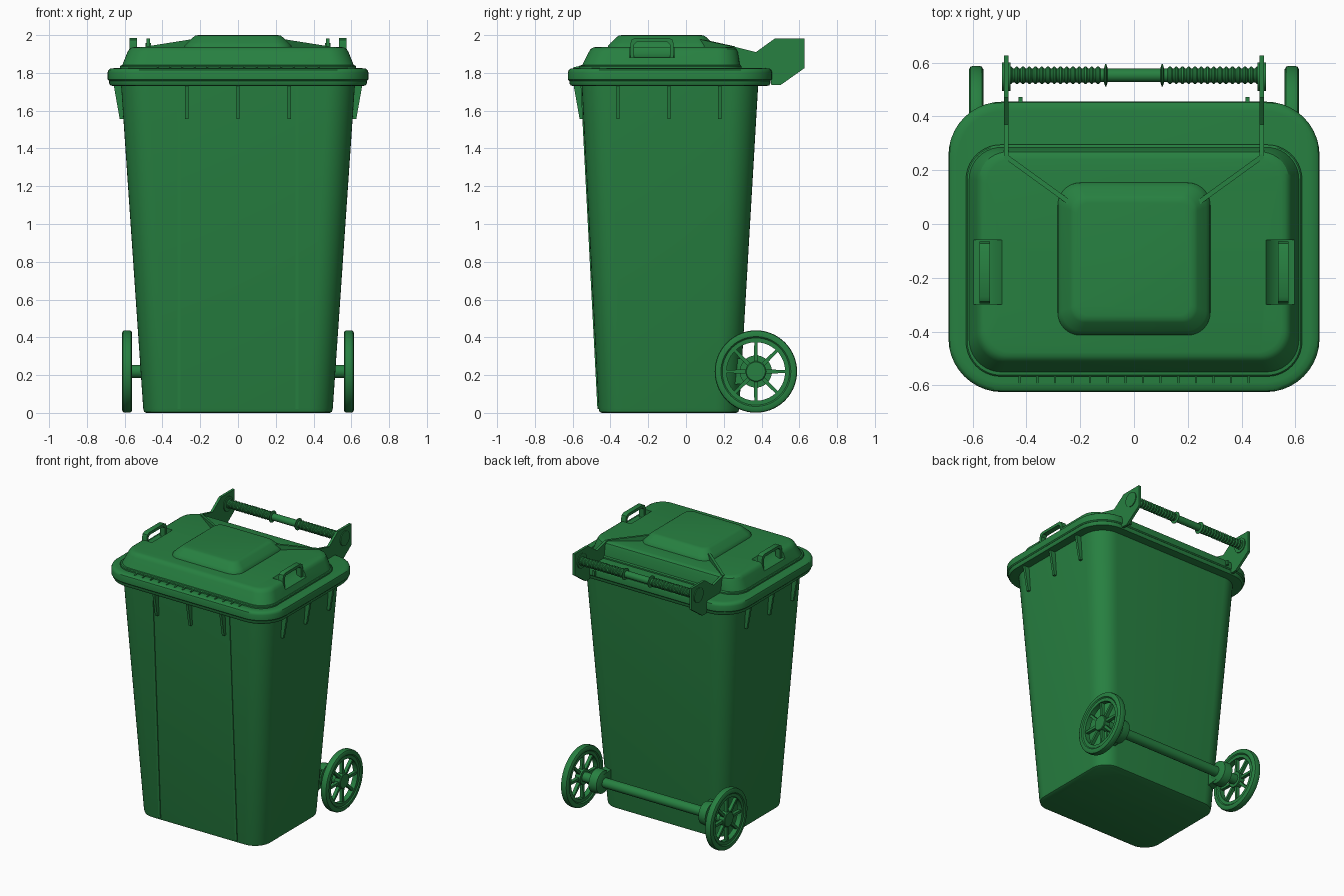
import bpy, bmesh, math
from mathutils import Vector

green = bpy.data.materials.new("bin green")
green.diffuse_color = (0.02, 0.215, 0.052, 1)


def finish(name, bm, angle=35):
    bmesh.ops.recalc_face_normals(bm, faces=bm.faces[:])
    me = bpy.data.meshes.new(name)
    bm.to_mesh(me)
    bm.free()
    ob = bpy.data.objects.new(name, me)
    bpy.context.collection.objects.link(ob)
    me.materials.append(green)
    bpy.ops.object.select_all(action='DESELECT')
    ob.select_set(True)
    bpy.context.view_layer.objects.active = ob
    bpy.ops.object.shade_smooth_by_angle(angle=math.radians(angle))
    return ob


def bridge(bm, rings, closed=False):
    n = len(rings[0])
    pairs = list(zip(rings, rings[1:])) + ([(rings[-1], rings[0])] if closed else [])
    for a, b in pairs:
        for i in range(n):
            j = (i + 1) % n
            bm.faces.new((a[i], a[j], b[j], b[i]))
    if not closed:
        bm.faces.new(rings[0])
        bm.faces.new(rings[-1])


def loft(name, sections, seg=10):
    """Stack rounded rectangles: (half x, y front, y back, corner radius, z)."""
    bm = bmesh.new()
    rings = []
    for hx, y0, y1, r, z in sections:
        ring = []
        corners = ((hx - r, y1 - r), (r - hx, y1 - r), (r - hx, y0 + r), (hx - r, y0 + r))
        for q, (cx, cy) in enumerate(corners):
            for k in range(seg + 1):
                a = math.pi / 2 * (q + k / seg)
                ring.append(bm.verts.new((cx + r * math.cos(a), cy + r * math.sin(a), z)))
        rings.append(ring)
    bridge(bm, rings)
    return finish(name, bm)


def lathe(name, profile, y, z, closed=False, seg=40, angle=35):
    """Spin a profile of (x, radius) about a sideways axis."""
    bm = bmesh.new()
    rings = [[bm.verts.new((x, y + r * math.cos(2 * math.pi * k / seg),
                            z + r * math.sin(2 * math.pi * k / seg))) for k in range(seg)]
             for x, r in profile]
    bridge(bm, rings, closed)
    return finish(name, bm, angle)


def prism(name, outline, origin, u, v, w, half):
    """Extrude a 2D outline (u, v axes) by half thickness both ways along w."""
    bm = bmesh.new()
    o, u, v, w = map(Vector, (origin, u, v, w))
    rings = [[bm.verts.new(o + u * a + v * b + w * d) for a, b in outline] for d in (-half, half)]
    bridge(bm, rings)
    return finish(name, bm)


X, Y, Z = (1, 0, 0), (0, 1, 0), (0, 0, 1)

# Tapered body
loft("bin_body", [(0.485, -0.445, 0.265, 0.11, 0), (0.497, -0.458, 0.278, 0.12, 0.006),
                  (0.502, -0.463, 0.282, 0.125, 0.025), (0.62, -0.553, 0.383, 0.15, 1.75)])

# Body rim and lid flange
loft("body_rim", [(0.655, -0.59, 0.42, 0.18, 1.73), (0.675, -0.61, 0.44, 0.19, 1.733),
                  (0.682, -0.617, 0.447, 0.195, 1.745), (0.682, -0.617, 0.447, 0.195, 1.765)])
loft("lid_flange", [(0.683, -0.618, 0.448, 0.195, 1.758), (0.69, -0.625, 0.455, 0.2, 1.765),
                    (0.69, -0.625, 0.455, 0.2, 1.803), (0.686, -0.621, 0.451, 0.197, 1.815),
                    (0.675, -0.61, 0.44, 0.187, 1.823), (0.655, -0.59, 0.42, 0.17, 1.825)])

# Lid with raised centre panel
lid = loft("lid", [(0.625, -0.567, 0.295, 0.13, 1.81), (0.625, -0.567, 0.295, 0.13, 1.835),
                   (0.62, -0.562, 0.29, 0.125, 1.84), (0.613, -0.55, 0.285, 0.12, 1.841),
                   (0.585, -0.515, 0.275, 0.11, 1.91), (0.576, -0.505, 0.268, 0.105, 1.926),
                   (0.563, -0.492, 0.255, 0.1, 1.934), (0.548, -0.477, 0.24, 0.09, 1.937)])
loft("lid_raised_panel", [(0.285, -0.415, 0.155, 0.085, 1.93), (0.282, -0.412, 0.152, 0.083, 1.945),
                          (0.268, -0.398, 0.138, 0.075, 1.96), (0.236, -0.366, 0.106, 0.055, 1.99),
                          (0.226, -0.356, 0.096, 0.05, 1.997), (0.21, -0.34, 0.08, 0.045, 2.0)])

# Scooped recesses under the lid handles
for s in (-1, 1):
    circle = [(0.12 * math.cos(math.tau * k / 48), 0.12 * math.sin(math.tau * k / 48)) for k in range(48)]
    cutter = prism("recess_cutter", circle, (s * 0.593, -0.18, 2.0), X, Z, Y, 0.12)
    cutter.hide_render = True
    mod = lid.modifiers.new("recess", 'BOOLEAN')
    mod.operation, mod.solver, mod.object = 'DIFFERENCE', 'EXACT', cutter
    bpy.context.view_layer.objects.active = lid
    bpy.ops.object.modifier_apply(modifier=mod.name)
    bpy.data.objects.remove(cutter)
bpy.context.view_layer.objects.active = lid
lid.select_set(True)
bpy.ops.object.shade_smooth_by_angle(angle=math.radians(30))

# Small ribs along the front of the lid flange
for i in range(14):
    prism(f"flange_tick_{i}", [(-0.598, 1.82), (-0.598, 1.829), (-0.56, 1.837), (-0.56, 1.82)],
          (-0.425 + i * 0.0655, 0, 0), Y, Z, X, 0.004)

# Tapered ribs under the rim, front and sides
rib = [(-0.02, 1.555), (0.018, 1.555), (0.05, 1.735), (-0.02, 1.735)]
for i, x in enumerate((-0.272, 0, 0.272)):
    prism(f"front_rib_{i}", rib, (x, -0.545, 0), (0, -1, 0), Z, X, 0.009)
for s in (-1, 1):
    for i, y in enumerate((-0.36, -0.09, 0.178)):
        prism(f"side_rib_{i}", rib, (s * 0.608, y, 0), (s, 0, 0), Z, Y, 0.009)

    # Long front seam
    prism("front_seam", [(-0.46, 0.02), (-0.469, 0.02), (-0.558, 1.735), (-0.54, 1.735)],
          (s * 0.312, 0, 0), Y, Z, X, 0.008)

    # Lid handle loop
    prism("lid_handle", [(-0.295, 1.87), (-0.295, 1.955), (-0.288, 1.975), (-0.27, 1.985),
                         (-0.09, 1.985), (-0.072, 1.975), (-0.065, 1.955), (-0.065, 1.87),
                         (-0.085, 1.87), (-0.085, 1.95), (-0.1, 1.965), (-0.26, 1.965),
                         (-0.275, 1.95), (-0.275, 1.87)], (s * 0.555, 0, 0), Y, Z, X, 0.019)

    # Hinge plate, its diagonal brace and end cap
    prism("hinge_plate", [(0.25, 1.82), (0.25, 1.94), (0.37, 1.91), (0.47, 1.982), (0.627, 1.982),
                          (0.627, 1.825), (0.5, 1.735), (0.452, 1.735), (0.44, 1.82)],
          (s * 0.475, 0, 0), Y, Z, X, 0.009)
    d = Vector((s * -0.235, -0.17, 0))
    prism("lid_brace", [(-0.02, 1.9), (-0.02, 1.94), (1, 1.978), (1, 1.9)],
          (s * 0.475, 0.25, 0), d, Z, Vector((-d.y, d.x, 0)).normalized(), 0.009)
    lathe("bar_end_cap", [(s * 0.46, 0.053), (s * 0.49, 0.053)], 0.548, 1.905)

    # Small hinge stop behind the lid
    prism("hinge_stop", [(0.44, 1.775), (0.472, 1.775), (0.472, 1.81), (0.44, 1.81)],
          (s * 0.422, 0, 0), Y, Z, X, 0.008)

    # Ribbed grip and collar on the bar
    grip = []
    for i in range(15):
        x = 0.125 + i * 0.0232
        grip += [(s * x, 0.026), (s * (x + 0.006), 0.032), (s * (x + 0.012), 0.032), (s * (x + 0.018), 0.026)]
    lathe("bar_grip", grip, 0.553, 1.905, seg=24)
    lathe("bar_collar", [(s * 0.098, 0.025), (s * 0.103, 0.042), (s * 0.107, 0.042), (s * 0.112, 0.025)],
          0.553, 1.905, seg=24)

    # Wheel: tyre, rim, hub and spokes
    cy, cz = 0.37, 0.219
    lathe("wheel_tyre", [(s * x, r) for x, r in
                         ((0.568, 0.178), (0.561, 0.185), (0.56, 0.205), (0.566, 0.215), (0.576, 0.218),
                          (0.598, 0.218), (0.608, 0.215), (0.614, 0.205), (0.613, 0.185), (0.606, 0.178))],
          cy, cz, True, 56)
    lathe("wheel_rim", [(s * 0.568, 0.155), (s * 0.568, 0.185), (s * 0.606, 0.185), (s * 0.606, 0.155)],
          cy, cz, True, 56)
    lathe("wheel_hub", [(s * 0.564, 0.055), (s * 0.606, 0.055), (s * 0.61, 0.05)], cy, cz)
    for k in range(8):
        a = k * math.pi / 4
        u = (0, math.cos(a), math.sin(a))
        v = (0, -math.sin(a), math.cos(a))
        prism(f"wheel_spoke_{k}", [(0.04, -0.011), (0.165, -0.008), (0.165, 0.008), (0.04, 0.011)],
              (s * 0.587, cy, cz), u, v, X, 0.012)

    # Axle mount joining the body
    lathe("axle_mount", [(s * 0.4, 0.045), (s * 0.415, 0.08), (s * 0.45, 0.085), (s * 0.475, 0.085)], cy, cz)
    prism("axle_bracket", [(0.25, 0.15), (0.37, 0.16), (0.37, 0.28), (0.25, 0.29)],
          (s * 0.435, 0, 0), Y, Z, X, 0.03)

# Cross bars
lathe("hinge_bar", [(-0.48, 0.025), (0.48, 0.025)], 0.553, 1.905, seg=24)
lathe("axle", [(-0.575, 0.035), (0.575, 0.035)], 0.37, 0.219, seg=28)
